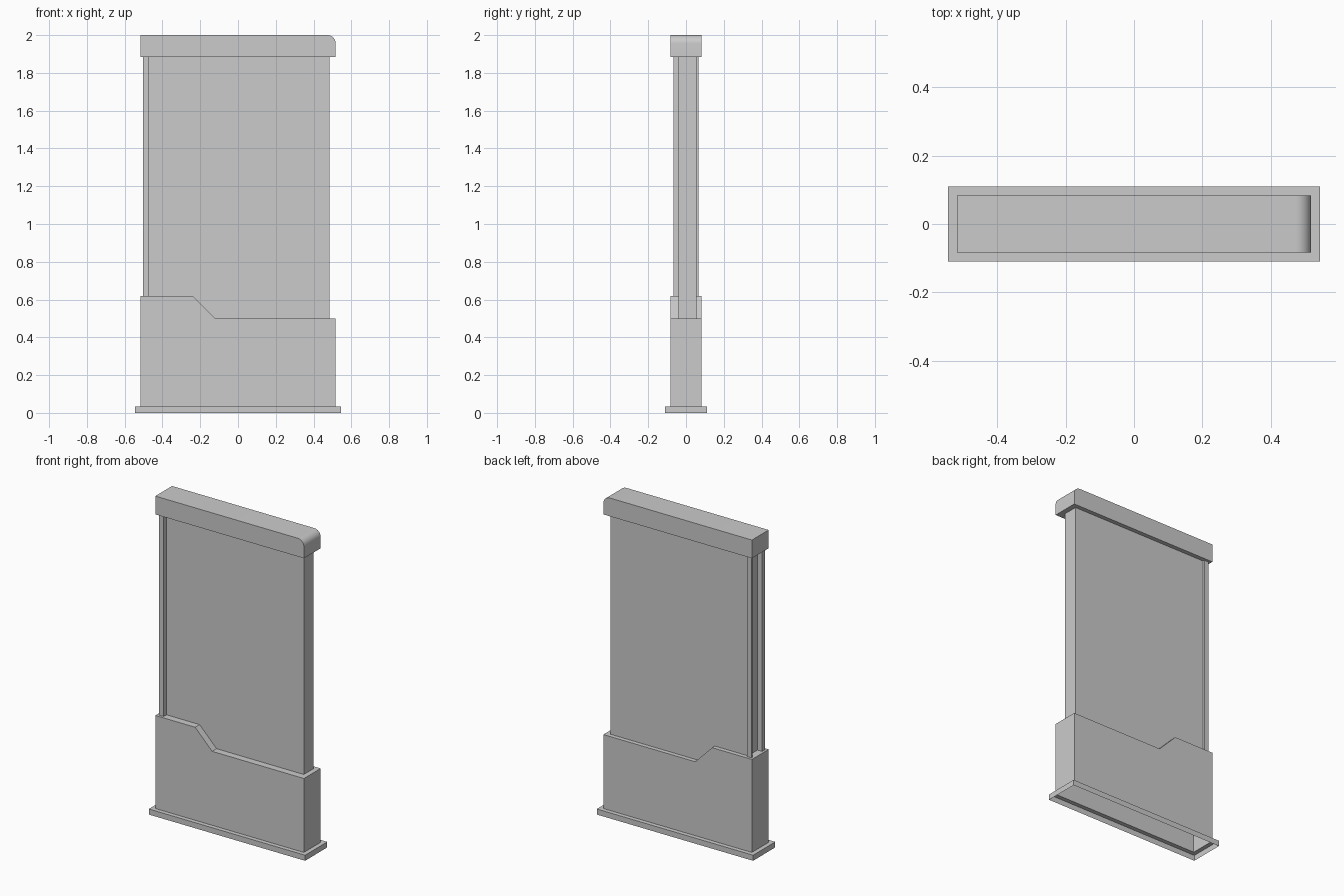
import bpy, bmesh, math

if "Cube" in bpy.data.objects:
    bpy.data.objects.remove(bpy.data.objects["Cube"])


def finish(name, bm):
    bmesh.ops.recalc_face_normals(bm, faces=bm.faces)
    mesh = bpy.data.meshes.new(name)
    bm.to_mesh(mesh)
    bm.free()
    obj = bpy.data.objects.new(name, mesh)
    bpy.context.collection.objects.link(obj)
    return obj


def box(name, x0, x1, y0, y1, z0, z1):
    bm = bmesh.new()
    bmesh.ops.create_cube(bm, size=1)
    for v in bm.verts:
        v.co = ((x0 + x1) / 2 + v.co.x * (x1 - x0),
                (y0 + y1) / 2 + v.co.y * (y1 - y0),
                (z0 + z1) / 2 + v.co.z * (z1 - z0))
    return finish(name, bm)


def extrude_profile(name, points, half_depth, open_bottom=False):
    # Front-view (x, z) outline extruded symmetrically along y
    bm = bmesh.new()
    face = bm.faces.new([bm.verts.new((x, -half_depth, z)) for x, z in points])
    new = bmesh.ops.extrude_face_region(bm, geom=[face], use_keep_orig=True)["geom"]
    for v in new:
        if isinstance(v, bmesh.types.BMVert):
            v.co.y = half_depth
    bmesh.ops.recalc_face_normals(bm, faces=bm.faces)
    if open_bottom:
        low = [f for f in bm.faces if f.normal.z < -0.9]
        bmesh.ops.delete(bm, geom=low, context="FACES_ONLY")
    return finish(name, bm)


W, D = 0.517, 0.083      # body and cap half sizes
BW, BD = 0.544, 0.11     # plinth half sizes
BASE = 0.035

# Plinth: open skirt with a rim meeting the hollow body
bm = bmesh.new()
rings = []
for w, d, z in ((BW, BD, 0), (BW, BD, BASE), (W, D, BASE)):
    rings.append([bm.verts.new((sx * w, sy * d, z))
                  for sx, sy in ((-1, -1), (1, -1), (1, 1), (-1, 1))])
for a, b in zip(rings, rings[1:]):
    for i in range(4):
        j = (i + 1) % 4
        bm.faces.new((a[i], a[j], b[j], b[i]))
plinth = finish("plinth", bm)

# Hollow lower body with stepped top
extrude_profile("lower_body", [(-W, BASE), (W, BASE), (W, 0.5), (-0.122, 0.5),
                               (-0.24, 0.62), (-W, 0.62)], D, open_bottom=True)

# Screen panel and the two strips on its left edge
box("panel", -0.47, 0.485, -0.039, 0.056, 0.5, 1.885)
box("front_strip", -0.502, -0.47, -0.067, -0.039, 0.62, 1.885)
box("back_strip", -0.502, -0.47, 0.056, 0.067, 0.62, 1.885)

# Top cap with one rounded corner
R = 0.044
arc = [(W - R + R * math.cos(a), 2 - R + R * math.sin(a))
       for a in (math.pi / 2 * i / 8 for i in range(9))]
cap = extrude_profile("top_cap", [(-W, 1.885), (W, 1.885)] + arc + [(-W, 2)], D)
bpy.context.view_layer.objects.active = cap
cap.select_set(True)
bpy.ops.object.shade_smooth_by_angle()
